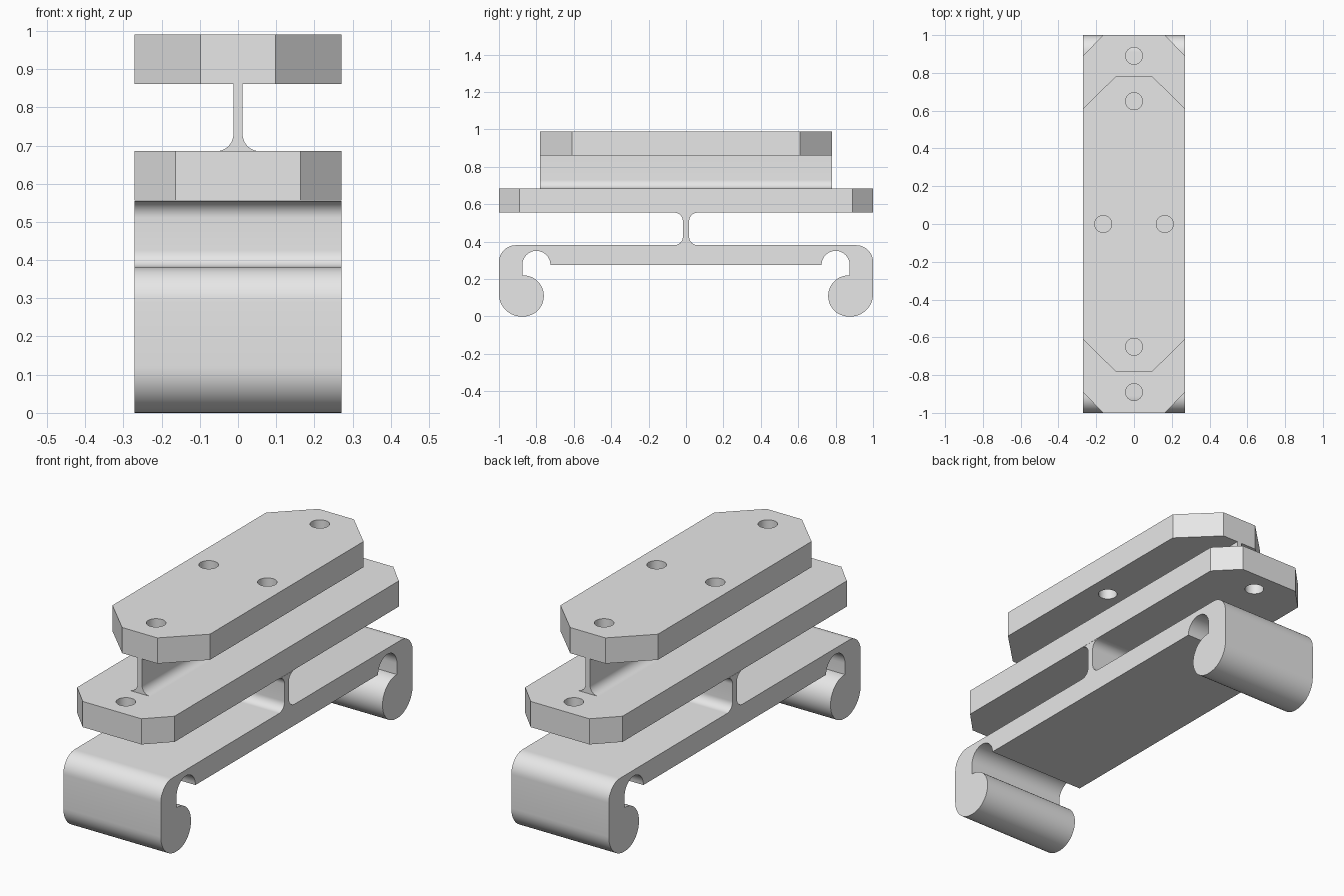
import bpy
import bmesh
from math import cos, sin, radians
from mathutils import Vector

if "Cube" in bpy.data.objects:
    bpy.data.objects.remove(bpy.data.objects["Cube"])

HALF_W = 0.271  # half width shared by all parts

grey = bpy.data.materials.new("light grey")
grey.use_nodes = True
grey.diffuse_color = (0.8, 0.8, 0.8, 1)
grey.node_tree.nodes["Principled BSDF"].inputs["Base Color"].default_value = (0.8, 0.8, 0.8, 1)


def arc(cx, cy, r, start, end, steps=12):
    angles = [radians(start + (end - start) * i / steps) for i in range(steps + 1)]
    return [(cx + r * cos(a), cy + r * sin(a)) for a in angles]


def mirrored(half):
    return half + [(-u, v) for u, v in reversed(half)]


def extrude(name, outline, place, depth):
    """Sweep a flat outline along depth; place maps (u, v) to 3D."""
    bm = bmesh.new()
    face = bm.faces.new([bm.verts.new(place(u, v)) for u, v in outline])
    swept = bmesh.ops.extrude_face_region(bm, geom=[face])["geom"]
    moved = [g for g in swept if isinstance(g, bmesh.types.BMVert)]
    bmesh.ops.translate(bm, verts=moved, vec=Vector(depth))
    bmesh.ops.recalc_face_normals(bm, faces=bm.faces)
    mesh = bpy.data.meshes.new(name)
    bm.to_mesh(mesh)
    bm.free()
    obj = bpy.data.objects.new(name, mesh)
    bpy.context.collection.objects.link(obj)
    mesh.materials.append(grey)
    return obj


def activate(obj):
    bpy.ops.object.select_all(action="DESELECT")
    obj.select_set(True)
    bpy.context.view_layer.objects.active = obj


def drill(obj, x, y, bottom, top, r=0.045):
    cutter = extrude("hole_cutter", arc(x, y, r, 0, 345, 23),
                     lambda u, v: (u, v, bottom), (0, 0, top - bottom))
    cutter.hide_render = True
    activate(obj)
    mod = obj.modifiers.new("hole", "BOOLEAN")
    mod.operation = "DIFFERENCE"
    mod.solver = "EXACT"
    mod.object = cutter
    bpy.ops.object.modifier_apply(modifier=mod.name)
    bpy.data.objects.remove(cutter)


def chamfered_plate(name, half_len, end_x, side_y, bottom, top):
    half = [(end_x, -half_len), (HALF_W, -side_y), (HALF_W, side_y), (end_x, half_len)]
    return extrude(name, mirrored(half), lambda u, v: (u, v, bottom), (0, 0, top - bottom))


# Upper plate: through holes at the sides, blind holes over the web
upper = chamfered_plate("upper_plate", 0.78, 0.098, 0.61, 0.861, 0.99)
for s in (-1, 1):
    drill(upper, s * 0.163, 0, 0.8, 1.05)
    drill(upper, 0, s * 0.65, 0.89, 1.05)

# Middle plate with a through hole at each end
middle = chamfered_plate("middle_plate", 1.0, 0.163, 0.89, 0.556, 0.685)
for s in (-1, 1):
    drill(middle, 0, s * 0.89, 0.5, 0.75)

# Thin lengthwise web with a filleted foot
web_half = [(0.012, 0.861)] + arc(0.057, 0.73, 0.045, 180, 270)
upper_web = extrude("upper_web", mirrored(web_half),
                    lambda u, v: (u, -0.78, v), (0, 1.56, 0))

# Lower beam: cross web, end walls, hooks and relief slots in one profile
beam_half = (
    arc(0.061, 0.511, 0.044, 90, 180)            # web upper fillet
    + arc(0.061, 0.426, 0.044, 180, 270)         # web lower fillet
    + arc(0.91, 0.291, 0.09, 90, 0)              # outer shoulder
    + arc(0.88, 0.12, 0.12, 0, -90)              # outer bottom corner
    + arc(0.87, 0.11, 0.11, 270, 90, 24)         # rounded hook tip
    + [(0.875, 0.22)]
    + arc(0.8, 0.276, 0.075, 0, 180, 20)         # relief slot
)
beam = extrude("hooked_beam", mirrored(beam_half),
               lambda u, v: (-HALF_W, u, v), (2 * HALF_W, 0, 0))

for part in (upper, middle, upper_web, beam):
    activate(part)
    bpy.ops.object.shade_smooth_by_angle(angle=radians(30))
